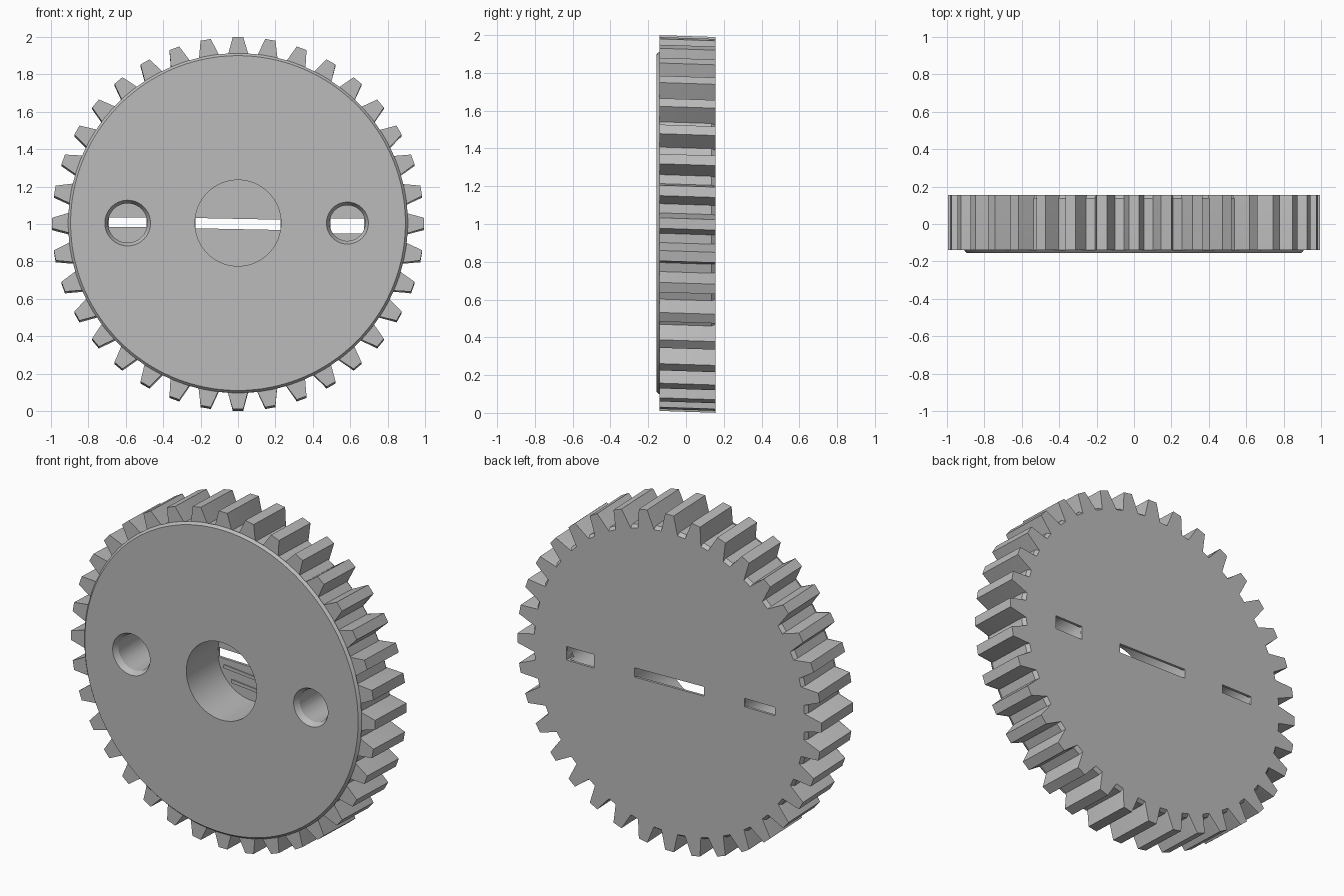
import bpy, bmesh, math
from mathutils import Matrix

if "Cube" in bpy.data.objects:
    bpy.data.objects.remove(bpy.data.objects["Cube"], do_unlink=True)

TEETH = 36
metal = bpy.data.materials.new("plain grey")
metal.use_nodes = True
GREY = (0.5, 0.5, 0.5, 1)
metal.diffuse_color = GREY
metal.node_tree.nodes["Principled BSDF"].inputs["Base Color"].default_value = GREY


def new_object(name, bm):
    bmesh.ops.recalc_face_normals(bm, faces=bm.faces)
    mesh = bpy.data.meshes.new(name)
    bm.to_mesh(mesh)
    bm.free()
    mesh.materials.append(metal)
    ob = bpy.data.objects.new(name, mesh)
    bpy.context.collection.objects.link(ob)
    return ob


def section(bm, y, root, tip, lift):
    """One ring of the gear outline; equal radii give a plain circle."""
    pitch = 2 * math.pi / TEETH
    ring = []
    for i in range(TEETH):
        for r, half in ((root, -0.06), (tip, -0.028), (tip, 0.028), (root, 0.06)):
            a = i * pitch + half
            ring.append(bm.verts.new((r * math.sin(a), y, 1 + lift + r * math.cos(a))))
    return ring


def cone(name, x, z, y0, y1, r0, r1):
    bm = bmesh.new()
    turn = Matrix.Translation((x, (y0 + y1) / 2, z)) @ Matrix.Rotation(-math.pi / 2, 4, 'X')
    bmesh.ops.create_cone(bm, cap_ends=True, segments=64, radius1=r0, radius2=r1,
                          depth=y1 - y0, matrix=turn)
    return new_object(name, bm)


def box(name, centre, size, tilt=0):
    bm = bmesh.new()
    place = (Matrix.Translation(centre) @ Matrix.Rotation(tilt, 4, 'Y')
             @ Matrix.Diagonal((*size, 1)))
    bmesh.ops.create_cube(bm, size=1, matrix=place)
    return new_object(name, bm)


# Toothed wheel, slightly raked, with a bevelled raised front disc
bm = bmesh.new()
rings = [section(bm, -0.155, 0.895, 0.895, 0.005),
         section(bm, -0.14, 0.908, 0.908, 0.005),
         section(bm, -0.14, 0.9, 0.995, 0.005),
         section(bm, 0.135, 0.9, 0.995, -0.004),
         section(bm, 0.155, 0.885, 0.995, -0.005)]
for a, b in zip(rings, rings[1:]):
    for i in range(len(a)):
        j = (i + 1) % len(a)
        bm.faces.new((a[i], a[j], b[j], b[i]))
bm.faces.new(rings[0])
bm.faces.new(rings[-1])
gear = new_object("gear_wheel", bm)

# Bore and two countersunk holes, closed at the back apart from a slot
cutters = [cone("bore_cutter", 0, 1.005, -0.3, 0.14, 0.23, 0.23),
           box("bore_slot_cutter", (0, 0.15, 1), (0.455, 0.1, 0.055), 0.02)]
for side, x, r, z, h in (("right", -0.59, 0.105, 1.01, 0.05), ("left", 0.585, 0.095, 0.99, 0.08)):
    cutters += [cone(side + "_hole_cutter", x, 1.005, -0.3, 0.14, r, r),
                cone(side + "_sink_cutter", x, 1.005, -0.16, -0.12, r + 0.02, r - 0.002),
                box(side + "_slot_cutter", (x, 0.15, z), (2 * r - 0.01, 0.1, h))]
bpy.context.view_layer.objects.active = gear
for c in cutters:
    c.hide_render = True
    mod = gear.modifiers.new("cut", 'BOOLEAN')
    mod.operation = 'DIFFERENCE'
    mod.solver = 'EXACT'
    mod.object = c
    bpy.ops.object.modifier_apply(modifier=mod.name)
    bpy.data.objects.remove(c, do_unlink=True)

# Shallow slanted ribs on the inside of the back wall
for k, dz in enumerate((-0.16, -0.09, 0.09, 0.16)):
    box(f"bore_rib_{k + 1}", (0, 0.138, 1.005 + dz),
        (2 * math.sqrt(0.22 ** 2 - dz ** 2) - 0.02, 0.008, 0.02), 0.09)

# Smooth hole walls, crisp teeth
bpy.ops.object.select_all(action='DESELECT')
gear.select_set(True)
bpy.ops.object.shade_smooth_by_angle(angle=math.radians(20))
